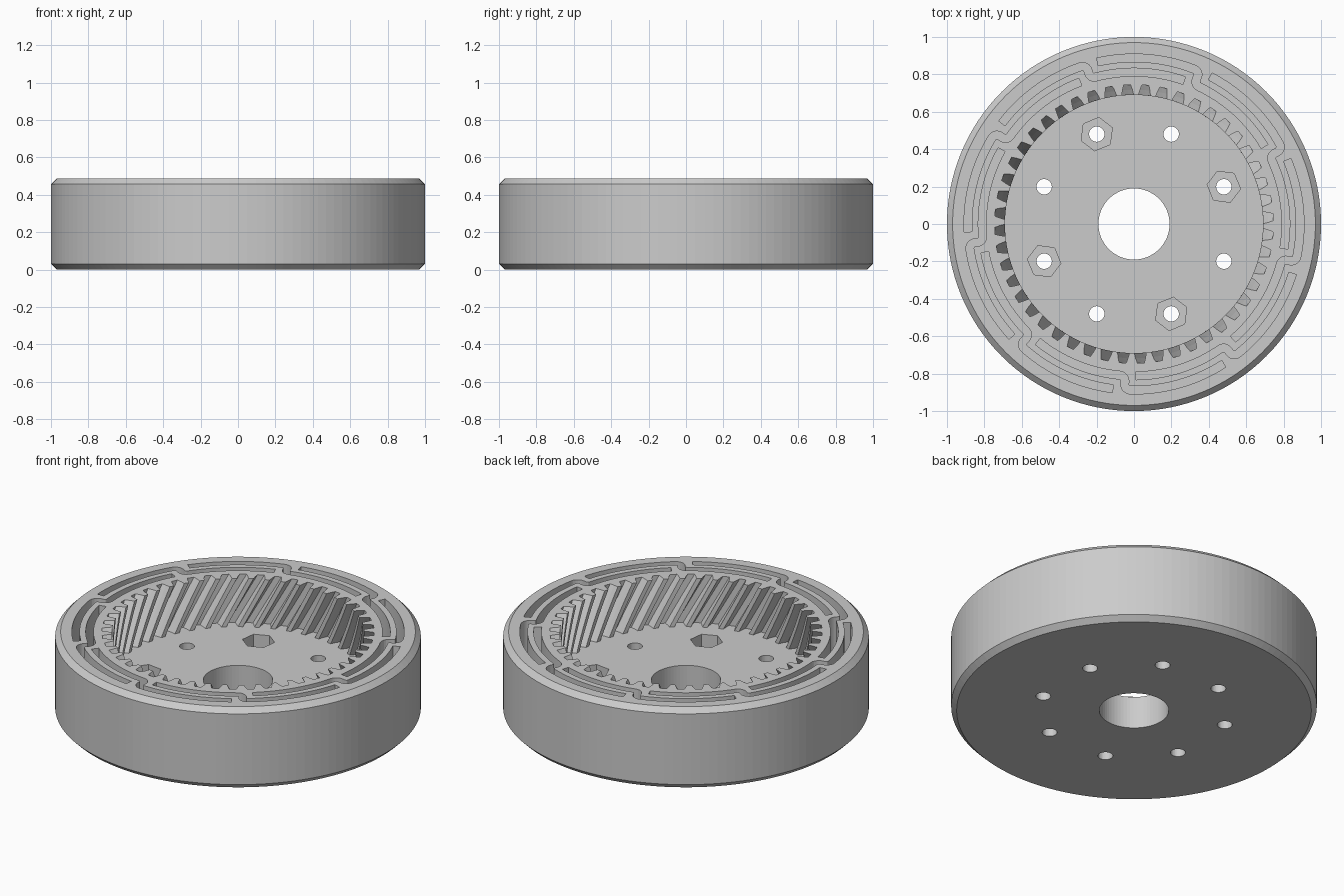
import bpy, bmesh, math
from math import sin, cos, pi, radians

if "Cube" in bpy.data.objects:
    bpy.data.objects.remove(bpy.data.objects["Cube"])

H = 0.487          # overall height
FLOOR = 0.195      # level of the pocket floor
TEETH = 48

grey = bpy.data.materials.new("grey")
grey.diffuse_color = (0.6, 0.6, 0.6, 1)
grey.use_nodes = True
grey.node_tree.nodes["Principled BSDF"].inputs["Base Color"].default_value = grey.diffuse_color


def polar(r, a):
    return (r * cos(a), r * sin(a))


def circle(r, n, cx=0, cy=0, start=0):
    return [(cx + r * cos(start + 2 * pi * i / n), cy + r * sin(start + 2 * pi * i / n)) for i in range(n)]


def add_stack(bm, rings):
    """Solid skinned through rings of (outline, z), lowest first, capped at both ends."""
    loops = [[bm.verts.new((x, y, z)) for x, y in pts] for pts, z in rings]
    n = len(loops[0])
    for a, b in zip(loops, loops[1:]):
        for i in range(n):
            j = (i + 1) % n
            bm.faces.new((a[i], a[j], b[j], b[i]))
    bm.faces.new(loops[0][::-1])
    bm.faces.new(loops[-1])


def make_object(name, stacks):
    bm = bmesh.new()
    for rings in stacks:
        add_stack(bm, rings)
    bmesh.ops.recalc_face_normals(bm, faces=bm.faces)
    me = bpy.data.meshes.new(name)
    bm.to_mesh(me)
    bm.free()
    me.materials.append(grey)
    ob = bpy.data.objects.new(name, me)
    bpy.context.collection.objects.link(ob)
    return ob


# Chamfered disc body
body = make_object("ring_gear_body", [[
    (circle(0.97, 128), 0), (circle(1, 128), 0.03),
    (circle(1, 128), H - 0.03), (circle(0.97, 128), H)]])


# Helical gear pocket
def gear_outline(turn):
    pts = []
    for k in range(TEETH):
        a = radians(2.8) + turn + 2 * pi * k / TEETH
        for r, da in ((0.69, -0.046), (0.718, -0.037), (0.745, -0.025),
                      (0.745, 0.025), (0.718, 0.037), (0.69, 0.046)):
            pts.append(polar(r, a + da))
    return pts


levels = [FLOOR + (H + 0.03 - FLOOR) * i / 8 for i in range(9)]
gear = make_object("gear_cutter", [[(gear_outline(0.215 * (H - z) / (H - FLOOR)), z) for z in levels]])

# Centre bore and bolt holes
holes, pockets = [], []
bore = circle(0.19, 64)
holes.append([(bore, -0.1), (bore, 0.6)])
for k in range(8):
    a = radians(22.5 + 45 * k)
    cx, cy = polar(0.52, a)
    c = circle(0.041, 32, cx, cy)
    holes.append([(c, -0.1), (c, 0.6)])
    if k % 2 == 0:      # hexagonal nut pockets at every second hole
        h = circle(0.09, 6, cx, cy, a + pi / 6)
        pockets.append([(h, FLOOR - 0.1), (h, FLOOR + 0.1)])
hole_cut = make_object("hole_cutter", holes)
nut_cut = make_object("nut_pocket_cutter", pockets)


# Stepped slots in the rim: outer arc, jog inward, inner arc
def slot_outline(theta):
    ro, ri, q, half = 0.888, 0.812, 0.03, 0.021
    mid = []
    for i in range(17):
        a = radians(36) + (q / ro - radians(36)) * i / 16
        mid.append((a, ro))
    for i in range(1, 7):
        t = pi / 2 * i / 6
        mid.append(((q - q * sin(t)) / 0.85, ro - q + q * cos(t)))
    for i in range(7):
        t = pi / 2 * i / 6
        mid.append((-(q - q * cos(t)) / 0.85, ri + q - q * sin(t)))
    for i in range(1, 17):
        a = -q / ri + (q / ri - radians(36)) * i / 16
        mid.append((a, ri))
    pts = [polar(r, theta + a) for a, r in mid]
    left, right = [], []
    for i, (x, y) in enumerate(pts):
        x0, y0 = pts[max(i - 1, 0)]
        x1, y1 = pts[min(i + 1, len(pts) - 1)]
        d = math.hypot(x1 - x0, y1 - y0)
        nx, ny = -(y1 - y0) / d * half, (x1 - x0) / d * half
        left.append((x + nx, y + ny))
        right.append((x - nx, y - ny))
    return left + right[::-1]


slots = []
for k in range(9):
    o = slot_outline(radians(26.7 + 40 * k))
    slots.append([(o, FLOOR), (o, H + 0.1)])
slot_cut = make_object("rim_slot_cutter", slots)

# Cut everything out of the body
bpy.context.view_layer.objects.active = body
body.select_set(True)
for cutter in (gear, hole_cut, nut_cut, slot_cut):
    cutter.hide_render = True
    m = body.modifiers.new(cutter.name, 'BOOLEAN')
    m.operation = 'DIFFERENCE'
    m.solver = 'EXACT'
    m.object = cutter
    bpy.ops.object.modifier_apply(modifier=m.name)
    bpy.data.objects.remove(cutter)
